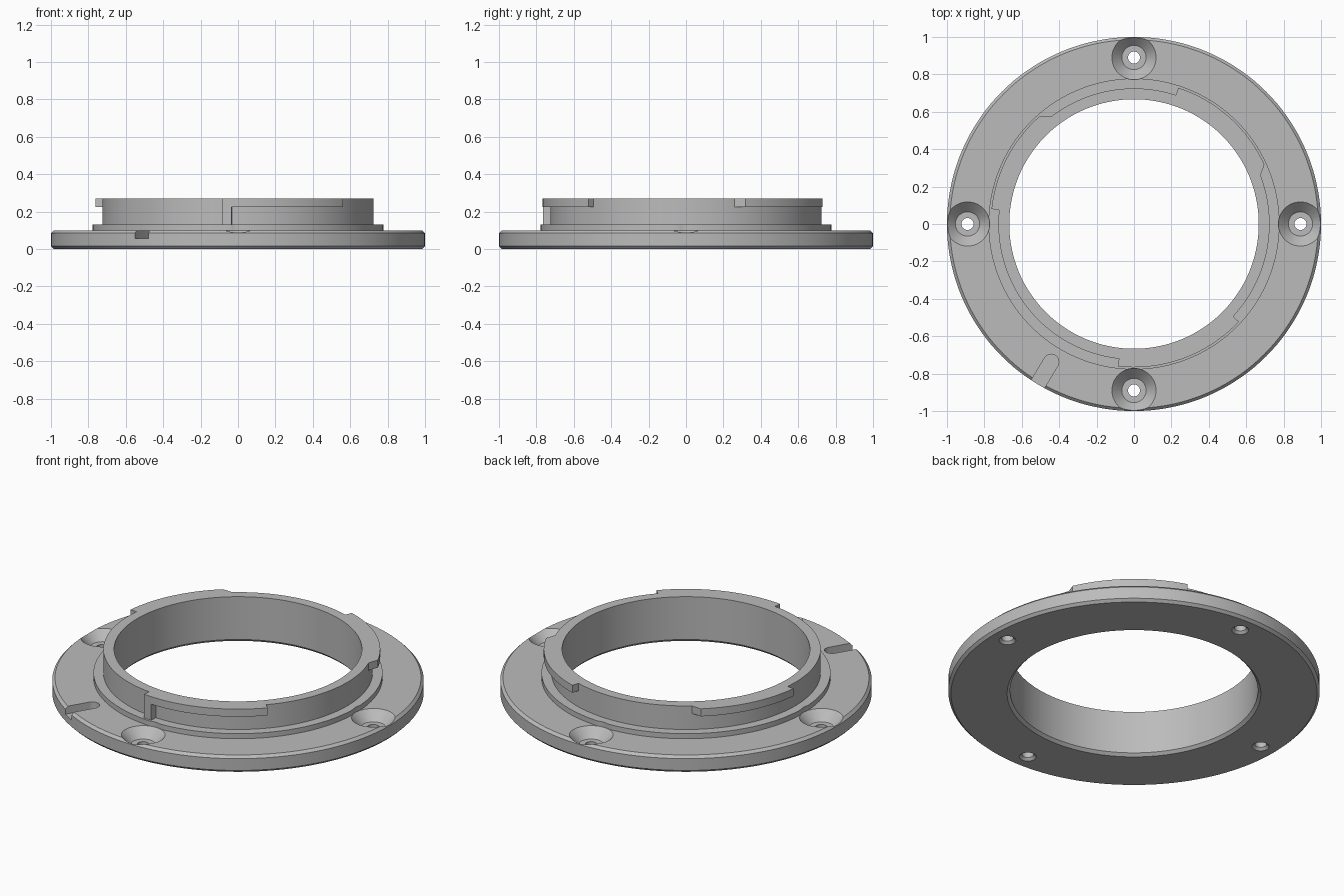
import bpy
import bmesh
from math import sin, cos, radians, pi
from mathutils import Matrix

cube = bpy.data.objects.get("Cube")
if cube:
    bpy.data.objects.remove(cube, do_unlink=True)

metal = bpy.data.materials.new("grey_metal")
metal.use_nodes = True
GREY = (0.5, 0.5, 0.5, 1)
metal.diffuse_color = GREY
metal.node_tree.nodes["Principled BSDF"].inputs["Base Color"].default_value = GREY


def finish(name, bm):
    bmesh.ops.remove_doubles(bm, verts=bm.verts, dist=1e-5)
    bmesh.ops.recalc_face_normals(bm, faces=bm.faces)
    mesh = bpy.data.meshes.new(name)
    bm.to_mesh(mesh)
    bm.free()
    mesh.materials.append(metal)
    obj = bpy.data.objects.new(name, mesh)
    bpy.context.collection.objects.link(obj)
    return obj


def lathe(name, profile, steps, closed):
    """Turn an (r, z) profile around the z axis."""
    bm = bmesh.new()
    vs = [bm.verts.new((r, 0, z)) for r, z in profile]
    pairs = list(zip(vs, vs[1:]))
    if closed:
        pairs.append((vs[-1], vs[0]))
    edges = [bm.edges.new(p) for p in pairs]
    bmesh.ops.spin(bm, geom=vs + edges, cent=(0, 0, 0), axis=(0, 0, 1),
                   angle=2 * pi, steps=steps, use_merge=False)
    return finish(name, bm)


def prism(name, outline, z0, z1):
    """Extrude a flat outline from z0 up to z1."""
    bm = bmesh.new()
    face = bm.faces.new([bm.verts.new((x, y, z0)) for x, y in outline])
    top = bmesh.ops.extrude_face_region(bm, geom=[face])["geom"]
    moved = [g for g in top if isinstance(g, bmesh.types.BMVert)]
    bmesh.ops.translate(bm, verts=moved, vec=(0, 0, z1 - z0))
    return finish(name, bm)


def polar(r, deg):
    return (r * cos(radians(deg)), r * sin(radians(deg)))


def arc_sector(name, start, end, z0, z1, ramp=0):
    """Arc-shaped lug; ramp is the angle of the lead-in at its start."""
    n = max(3, round((end - start) / 2))
    first = start + ramp
    outer = [polar(0.766, first + (end - first) * i / n) for i in range(n + 1)]
    lead = [polar(0.72, start)] if ramp else []
    inner = [polar(0.70, end + (start - end) * i / n) for i in range(n + 1)]
    return prism(name, lead + outer + inner, z0, z1)


def combine(target, tool, operation):
    mod = target.modifiers.new(tool.name, "BOOLEAN")
    mod.operation = operation
    mod.solver = "EXACT"
    mod.object = tool
    bpy.context.view_layer.objects.active = target
    bpy.ops.object.modifier_apply(modifier=mod.name)
    bpy.data.objects.remove(tool, do_unlink=True)


# Flange, step and collar turned as one piece
ring = lathe("mounting_ring", [
    (0.683, 0), (0.985, 0), (1, 0.015), (1, 0.085), (0.985, 0.1),
    (0.778, 0.1), (0.778, 0.13), (0.725, 0.13), (0.725, 0.27),
    (0.667, 0.27), (0.667, 0.016)], 144, True)

# Three bayonet lugs, the front one with a stop block
for start, end, ramp in ((267.4, 317, 0), (20.5, 72, 4), (127, 174, 4)):
    combine(ring, arc_sector("bayonet_lug", start, end, 0.225, 0.27, ramp), "UNION")
combine(ring, arc_sector("lug_stop", 263.6, 267.4, 0.12, 0.27), "UNION")

# Four countersunk screw holes, chamfered underneath
for i in range(4):
    hole = lathe("screw_hole", [
        (0, -0.02), (0.066, -0.02), (0.032, 0.014), (0.032, 0.045),
        (0.065, 0.045), (0.118, 0.1), (0.118, 0.2), (0, 0.2)], 48, False)
    x, y = polar(0.89, 90 * i)
    hole.data.transform(Matrix.Translation((x, y, 0)))
    combine(ring, hole, "DIFFERENCE")

# Round-ended locating slot, open at the rim
slot_outline = [(1.1, -0.041), (1.1, 0.041)]
for i in range(13):
    px, py = polar(0.041, 90 + 15 * i)
    slot_outline.append((0.86 + px, py))
slot = prism("locating_slot", slot_outline, 0.055, 0.2)
slot.data.transform(Matrix.Rotation(radians(239), 4, "Z"))
combine(ring, slot, "DIFFERENCE")

# Smooth the round walls, keep machined edges crisp
bpy.ops.object.select_all(action="DESELECT")
ring.select_set(True)
bpy.context.view_layer.objects.active = ring
bpy.ops.object.shade_smooth_by_angle(angle=radians(25))
